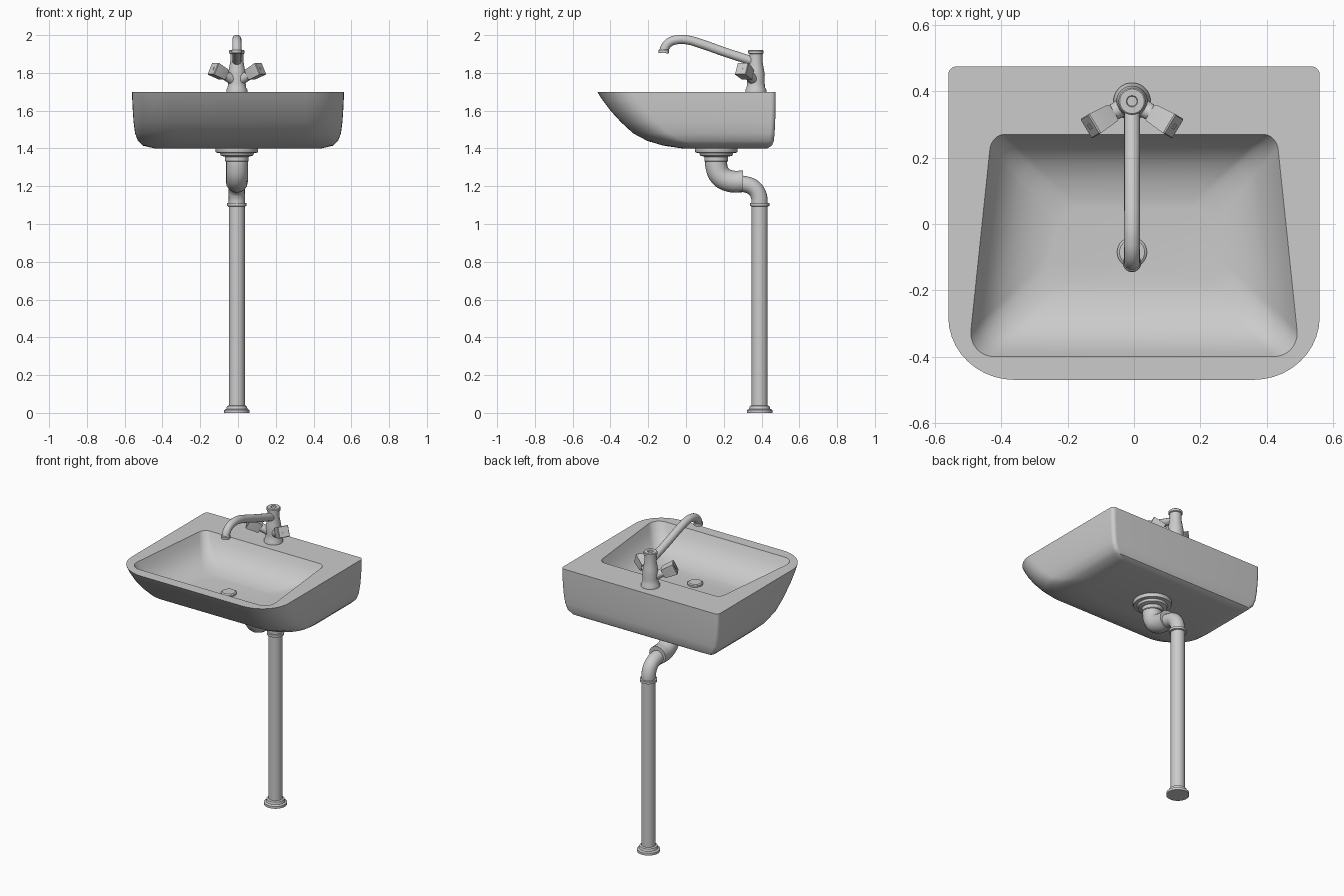
import bpy
import bmesh
import math
from mathutils import Vector

cube = bpy.data.objects.get("Cube")
if cube:
    bpy.data.objects.remove(cube, do_unlink=True)

GREY = (0.6, 0.6, 0.6, 1.0)
mat = bpy.data.materials.new("plain grey")
mat.use_nodes = True
mat.diffuse_color = GREY
shader = next(n for n in mat.node_tree.nodes if n.type == "BSDF_PRINCIPLED")
shader.inputs["Base Color"].default_value = GREY

CX = -0.006          # shared centre line of the fittings
TAP_Y = 0.37
WASTE_Y = 0.16
POST_Y = 0.39


def finish(name, mesh, angle=35):
    obj = bpy.data.objects.new(name, mesh)
    bpy.context.collection.objects.link(obj)
    mesh.materials.clear()
    mesh.materials.append(mat)
    bpy.ops.object.select_all(action="DESELECT")
    obj.select_set(True)
    bpy.context.view_layer.objects.active = obj
    bpy.ops.object.shade_smooth_by_angle(angle=math.radians(angle))
    return obj


def loft(name, rings, angle=35):
    """Skin a stack of equal-sized rings and cap both ends."""
    bm = bmesh.new()
    loops = [[bm.verts.new(p) for p in ring] for ring in rings]
    for a, b in zip(loops, loops[1:]):
        for i in range(len(a)):
            j = (i + 1) % len(a)
            bm.faces.new((a[i], a[j], b[j], b[i]))
    bm.faces.new(loops[0])
    bm.faces.new(loops[-1])
    bmesh.ops.recalc_face_normals(bm, faces=bm.faces)
    mesh = bpy.data.meshes.new(name)
    bm.to_mesh(mesh)
    bm.free()
    return finish(name, mesh, angle)


def lathe(name, profile, y, sides=32):
    """Turn (radius, height) pairs round a vertical axis."""
    turn = [2 * math.pi * i / sides for i in range(sides)]
    return loft(name, [[(CX + r * math.cos(t), y + r * math.sin(t), z) for t in turn]
                       for r, z in profile])


def tube(name, path, radius):
    """Sweep a round pipe along (y, z) points."""
    curve = bpy.data.curves.new(name, "CURVE")
    curve.dimensions = "3D"
    curve.bevel_depth = radius
    curve.bevel_resolution = 6
    curve.resolution_u = 8
    curve.use_fill_caps = True
    spline = curve.splines.new("BEZIER")
    spline.bezier_points.add(len(path) - 1)
    for point, (y, z) in zip(spline.bezier_points, path):
        point.co = (CX, y, z)
        point.handle_left_type = point.handle_right_type = "AUTO"
    temp = bpy.data.objects.new(name + " path", curve)
    bpy.context.collection.objects.link(temp)
    bpy.context.view_layer.update()
    mesh = bpy.data.meshes.new_from_object(
        temp.evaluated_get(bpy.context.evaluated_depsgraph_get()))
    bpy.data.objects.remove(temp, do_unlink=True)
    return finish(name, mesh, 40)


def outline(z, w_back, w_front, y_back, y_front, r_back, rx, ry, steps=10):
    """Rounded trapezoid with separate back and front corner radii."""
    corners = [(1, 1, 0), (-1, 1, 90), (-1, -1, 180), (1, -1, 270)]
    ring = []
    for sx, sy, start in corners:
        ax, ay = (r_back, r_back) if sy > 0 else (rx, ry)
        edge = y_back if sy > 0 else y_front
        for k in range(steps + 1):
            t = math.radians(start + 90 * k / steps)
            x = sx * (w_front - ax) + ax * math.cos(t)
            y = edge - sy * ay + ay * math.sin(t)
            f = (y - y_front) / (y_back - y_front)
            ring.append((x * (1 + f * (w_back / w_front - 1)), y, z))
    return ring


# Basin: outer shell from the underside up, then down into the bowl
shell = [  # height, half width, front, back
    (1.40, 0.44, -0.02, 0.43),
    (1.415, 0.505, -0.12, 0.455),
    (1.44, 0.53, -0.205, 0.465),
    (1.48, 0.545, -0.28, 0.469),
    (1.54, 0.553, -0.345, 0.472),
    (1.60, 0.557, -0.40, 0.474),
    (1.66, 0.56, -0.445, 0.475),
    (1.70, 0.56, -0.47, 0.475),
]
bowl = [  # height, inset from the opening
    (1.70, 0), (1.66, 0.018), (1.61, 0.05), (1.575, 0.09),
    (1.55, 0.14), (1.537, 0.19), (1.533, 0.22),
]
rings = [outline(z, w, w, yb, yf, 0.025, 0.2, 0.19) for z, w, yf, yb in shell]
rings += [outline(z, 0.43 - d, 0.50 - d, 0.27 - d, -0.40 + d,
                  0.045 + 0.1 * d, 0.08, 0.08) for z, d in bowl]
loft("basin", rings)

# Plug in the bowl
lathe("drain_plug", [(0.03, 1.525), (0.045, 1.535), (0.045, 1.545), (0.038, 1.55)], -0.085)

# Tap body with a recessed cap
lathe("tap_body", [
    (0.056, 1.695), (0.056, 1.71), (0.049, 1.722), (0.046, 1.75), (0.047, 1.79),
    (0.042, 1.82), (0.035, 1.86), (0.035, 1.90), (0.041, 1.903), (0.041, 1.917),
    (0.037, 1.921), (0.017, 1.921), (0.015, 1.914)], TAP_Y)

# Spout and its lip
tube("spout", [(0.36, 1.86), (0.2, 1.912), (0.08, 1.954), (0.01, 1.974), (-0.045, 1.976),
               (-0.09, 1.96), (-0.113, 1.93), (-0.117, 1.906)], 0.024)
lathe("spout_lip", [(0.025, 1.925), (0.028, 1.921), (0.028, 1.906), (0.02, 1.906)], -0.117)

# Tap handles: round stem, flared square grip and a small end plate
for side, label in ((1, "left"), (-1, "right")):
    axis = Vector((side * 0.125, -0.075, 0.07)).normalized()
    across = axis.cross(Vector((0, 0, 1))).normalized()
    rise = across.cross(axis)
    origin = Vector((CX, TAP_Y, 1.752))

    def section(dist, radius, sides):
        turn = [2 * math.pi * (i + 0.5) / sides for i in range(sides)]
        return [origin + axis * dist + (across * math.cos(t) + rise * math.sin(t)) * radius
                for t in turn]

    loft(label + "_handle_stem", [section(0.0, 0.03, 20), section(0.09, 0.024, 20)])
    loft(label + "_handle_grip", [section(d, r, 4) for d, r in
                                  ((0.082, 0.036), (0.09, 0.041), (0.16, 0.048), (0.164, 0.044))], 25)
    loft(label + "_handle_plate", [section(0.16, 0.012, 4), section(0.166, 0.012, 4)])

# Waste flange and trap pipes under the basin
lathe("waste_flange", [(0.06, 1.355), (0.085, 1.362), (0.09, 1.375), (0.11, 1.378),
                       (0.113, 1.385), (0.113, 1.402)], WASTE_Y)
lathe("waste_collar", [(0.059, 1.33), (0.062, 1.333), (0.062, 1.37)], WASTE_Y)
tube("trap_elbow", [(WASTE_Y, 1.37), (WASTE_Y, 1.31), (0.185, 1.252),
                    (0.235, 1.227), (0.30, 1.224)], 0.058)
tube("trap_bend", [(0.27, 1.214), (0.315, 1.21), (0.36, 1.19), (0.385, 1.15),
                   (POST_Y, 1.09)], 0.043)

# Floor pipe with collar and foot
lathe("floor_pipe", [
    (0.067, 0), (0.067, 0.015), (0.056, 0.021), (0.052, 0.036), (0.042, 0.04),
    (0.042, 1.093), (0.051, 1.095), (0.051, 1.11), (0.043, 1.112)], POST_Y)
